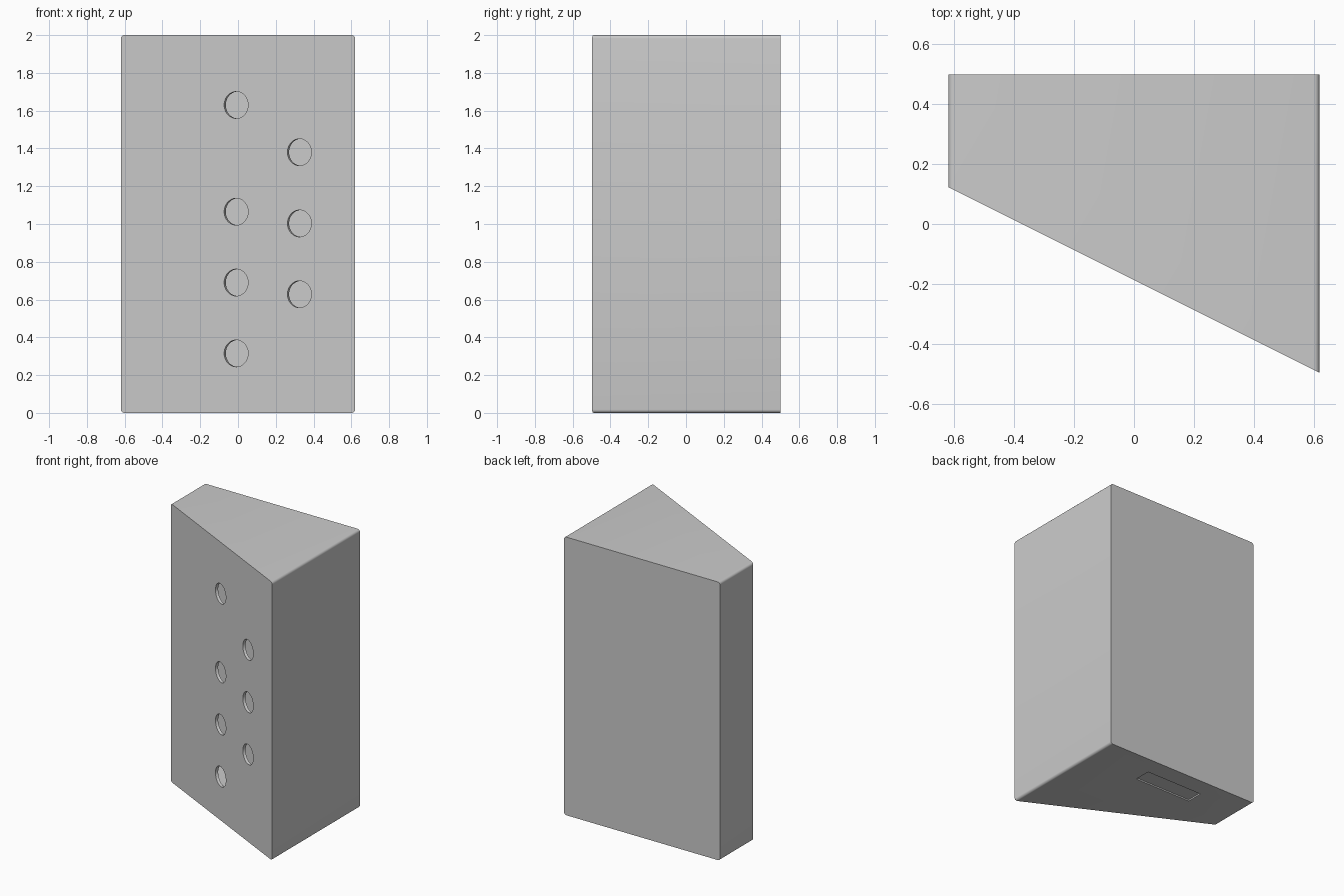
import bpy, bmesh
from math import sin, cos, pi, atan, sqrt
from mathutils import Matrix, Vector

if "Cube" in bpy.data.objects:
    bpy.data.objects.remove(bpy.data.objects["Cube"])

HALF_W, HEIGHT, BACK, WALL, FILLET = 0.62, 2.0, 0.5, 0.02, 0.018
SLANT = atan(0.5)                      # front face turns away to the left


def front_y(x):
    return -0.1875 - 0.5 * x


def make_object(name, bm):
    bmesh.ops.recalc_face_normals(bm, faces=bm.faces)
    mesh = bpy.data.meshes.new(name)
    bm.to_mesh(mesh)
    bm.free()
    obj = bpy.data.objects.new(name, mesh)
    bpy.context.collection.objects.link(obj)
    return obj


def wedge(name, inset, radius, steps):
    """Rounded rectangle swept from the slanted front plane to the back."""
    bm = bmesh.new()
    w, lo, hi = HALF_W - inset - radius, inset + radius, HEIGHT - inset - radius
    profile = []
    for k, (cx, cz) in enumerate([(w, hi), (-w, hi), (-w, lo), (w, lo)]):
        for i in range(steps + 1):
            a = (k + i / steps) * pi / 2
            profile.append((cx + radius * cos(a), cz + radius * sin(a)))
    shift = inset * sqrt(1.25)
    front = [bm.verts.new((x, front_y(x) + shift, z)) for x, z in profile]
    back = [bm.verts.new((x, BACK - inset, z)) for x, z in profile]
    n = len(profile)
    bm.faces.new(front)
    bm.faces.new(back[::-1])
    for i in range(n):
        j = (i + 1) % n
        bm.faces.new((front[i], front[j], back[j], back[i]))
    return make_object(name, bm)


def subtract(target, cutter):
    cutter.hide_render = True
    mod = target.modifiers.new("cut", 'BOOLEAN')
    mod.operation, mod.solver, mod.object = 'DIFFERENCE', 'EXACT', cutter
    bpy.context.view_layer.objects.active = target
    bpy.ops.object.modifier_apply(modifier=mod.name)
    bpy.data.objects.remove(cutter)


# Hollow wedge-shaped housing
housing = wedge("wedge_housing", 0, FILLET, 5)
subtract(housing, wedge("cavity_cutter", WALL, 0.004, 1))

# Two columns of round holes, square to the slanted face
bm = bmesh.new()
columns = {-0.01: (1.63, 1.065, 0.69, 0.315), 0.325: (1.38, 1.003, 0.628)}
for x, heights in columns.items():
    for z in heights:
        place = (Matrix.Translation(Vector((x, front_y(x), z)))
                 @ Matrix.Rotation(-SLANT, 4, 'Z') @ Matrix.Rotation(pi / 2, 4, 'X'))
        bmesh.ops.create_cone(bm, cap_ends=True, segments=48, radius1=0.071,
                              radius2=0.071, depth=0.1, matrix=place)
subtract(housing, make_object("hole_cutter", bm))

# Shallow rectangular recess underneath
bm = bmesh.new()
bmesh.ops.create_cube(bm, size=1, matrix=Matrix.Translation((-0.043, 0.305, 0))
                      @ Matrix.Diagonal((0.455, 0.122, 0.02, 1)))
subtract(housing, make_object("recess_cutter", bm))

bpy.ops.object.select_all(action='DESELECT')
housing.select_set(True)
bpy.context.view_layer.objects.active = housing
bpy.ops.object.shade_smooth_by_angle(angle=pi / 6)
